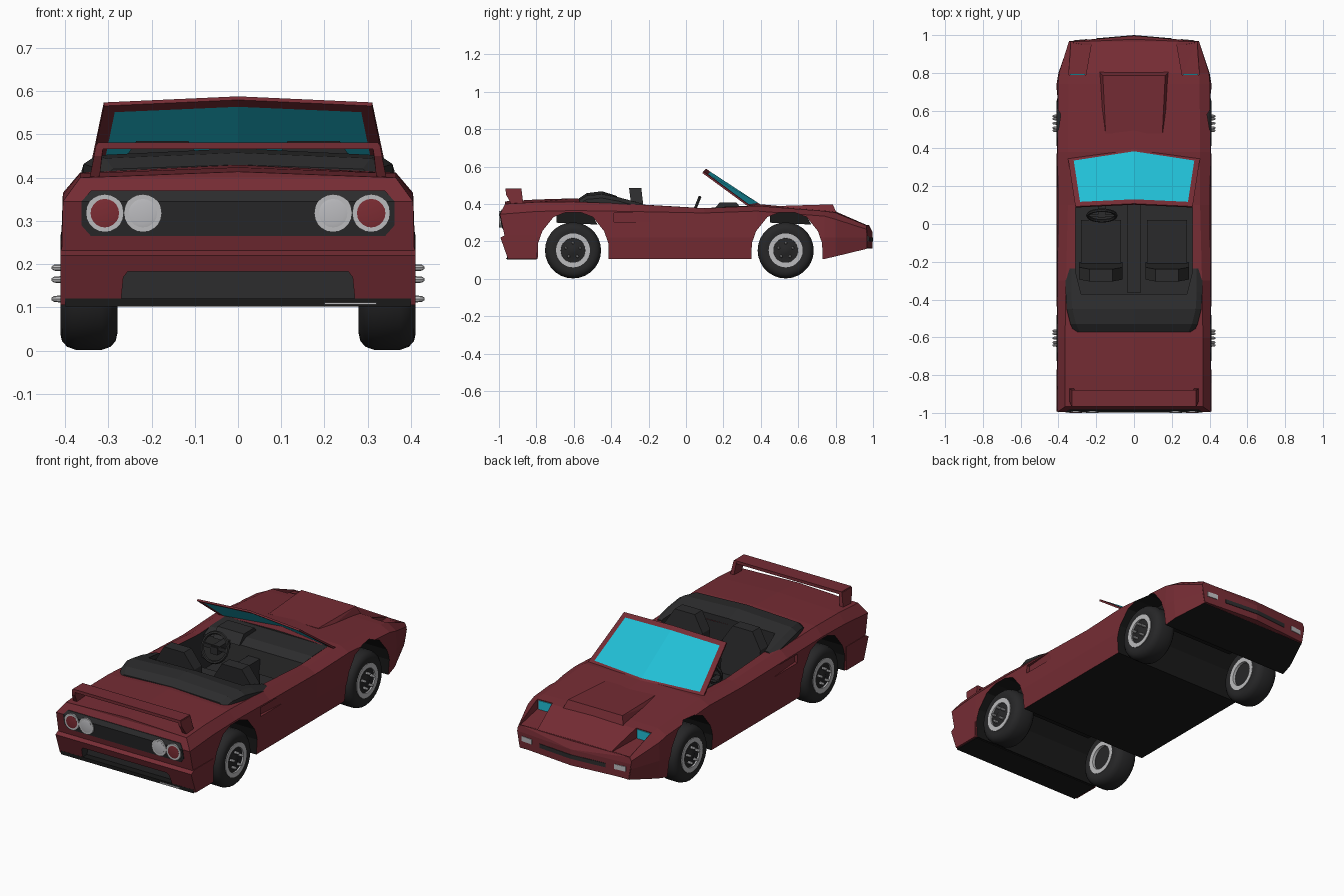
import bpy, bmesh, math
from mathutils import Vector

if "Cube" in bpy.data.objects:
    bpy.data.objects.remove(bpy.data.objects["Cube"])


def material(name, r, g, b):
    m = bpy.data.materials.new(name)
    m.diffuse_color = (r, g, b, 1)
    m.use_nodes = True
    m.node_tree.nodes["Principled BSDF"].inputs["Base Color"].default_value = m.diffuse_color
    return m


RED = material("body red", 0.178, 0.025, 0.034)
TRIM = material("interior black", 0.025, 0.025, 0.026)
UNDER = material("underside black", 0.01, 0.01, 0.01)
TYRE = material("tyre black", 0.02, 0.02, 0.021)
RIM = material("rim silver", 0.5, 0.5, 0.51)
LAMP = material("lamp silver", 0.5, 0.5, 0.52)
TAIL = material("lamp red", 0.2, 0.025, 0.033)
GLASS = material("cyan glass", 0.015, 0.52, 0.67)


def finish(name, bm, *mats):
    bmesh.ops.recalc_face_normals(bm, faces=bm.faces)
    me = bpy.data.meshes.new(name)
    bm.to_mesh(me)
    bm.free()
    for m in mats:
        me.materials.append(m)
    ob = bpy.data.objects.new(name, me)
    bpy.context.collection.objects.link(ob)
    return ob


def hull(name, pts, mat):
    """Convex solid around the points."""
    bm = bmesh.new()
    vs = [bm.verts.new(p) for p in pts]
    bmesh.ops.convex_hull(bm, input=vs)
    bmesh.ops.delete(bm, geom=[v for v in bm.verts if not v.link_faces], context='VERTS')
    bmesh.ops.dissolve_limit(bm, angle_limit=0.01, verts=bm.verts, edges=bm.edges)
    return finish(name, bm, mat)


def prism(axis, a, b, pts):
    """Points of a 2D outline swept along an axis from a to b."""
    i = "xyz".index(axis)
    return [tuple(p[:i]) + (t,) + tuple(p[i:]) for t in (a, b) for p in pts]


def box(x0, x1, y0, y1, z0, z1):
    return [(x, y, z) for x in (x0, x1) for y in (y0, y1) for z in (z0, z1)]


def mirrored(pts):
    return list(pts) + [(-x, y, z) for x, y, z in pts]


def pair(name, pts, mat):
    return [hull(f"{side}_{name}", [(s * x, y, z) for x, y, z in pts], mat)
            for side, s in (("right", 1), ("left", -1))]


def loft(name, sections, mats):
    """Skin over right-half sections; the last point of each lies on x = 0."""
    bm = bmesh.new()
    loops = []
    for sec in sections:
        right = [bm.verts.new(p) for p in sec]
        left = [bm.verts.new((-x, y, z)) for x, y, z in sec[:-1]]
        loops.append(right + left[::-1])
    n = len(loops[0])
    for a, b in zip(loops, loops[1:]):
        for i in range(n):
            bm.faces.new((a[i], a[(i + 1) % n], b[(i + 1) % n], b[i]))
    k = n // 2
    for lp in (loops[0], loops[-1]):
        for i in range(k - 1):
            bm.faces.new((lp[i], lp[i + 1], lp[n - 2 - i], lp[n - 1 - i]))
        bm.faces.new((lp[k - 1], lp[k], lp[k + 1]))
    return finish(name, bm, *mats)


def cut(ob, cutters):
    bpy.context.view_layer.objects.active = ob
    for c in cutters:
        m = ob.modifiers.new("cut", 'BOOLEAN')
        m.operation, m.solver, m.object = 'DIFFERENCE', 'EXACT', c
        m.material_mode = 'TRANSFER'
        bpy.ops.object.modifier_apply(modifier=m.name)


def lathe(name, prof, mat, centre, s, seg=28):
    """Profile of (x, radius) spun round the x axis."""
    bm = bmesh.new()
    rings = [[bm.verts.new((s * x, r * math.cos(2 * math.pi * i / seg), r * math.sin(2 * math.pi * i / seg)))
              for i in range(seg)] for x, r in prof]
    for a, b in zip(rings, rings[1:]):
        for i in range(seg):
            j = (i + 1) % seg
            bm.faces.new((a[i], a[j], b[j], b[i]))
    bm.faces.new(rings[0])
    bm.faces.new(rings[-1])
    ob = finish(name, bm, mat)
    ob.location = centre
    for p in ob.data.polygons:
        p.use_smooth = len(p.vertices) == 4
    bpy.ops.object.select_all(action='DESELECT')
    ob.select_set(True)
    bpy.context.view_layer.objects.active = ob
    bpy.ops.object.shade_smooth_by_angle(angle=math.radians(35))
    return ob


# Body shell: y, bottom (x, z), waist x, shoulder (x, z), top edge (x, z), centre z
stations = [(-.96, .40, .11, .408, .405, .345, .365, .400, .414),
            (-.80, .40, .106, .41, .405, .36, .365, .410, .424),
            (-.60, .40, .106, .41, .405, .365, .365, .412, .43),
            (-.30, .40, .106, .41, .405, .36, .36, .400, .405),
            (.10, .40, .106, .41, .402, .352, .35, .377, .382),
            (.38, .40, .106, .41, .405, .362, .35, .390, .400),
            (.74, .398, .106, .41, .402, .335, .347, .362, .367),
            (.80, .39, .12, .40, .397, .318, .345, .353, .360),
            (.965, .33, .16, .342, .345, .265, .335, .285, .288)]
secs = [[(wb, y, zb), (wm, y, .22), (ws, y, zs), (we, y, ze), (0, y, zc)]
        for y, wb, zb, wm, ws, zs, we, ze, zc in stations]
for i, y in enumerate((-.94, -.968, -.995, -.967, -.967)):
    secs[0][i] = (secs[0][i][0], y, secs[0][i][2])
body = loft("body_shell", secs, [RED, UNDER])

# Cutters: cockpit, wheel arches, headlight pockets, side intakes, rear bumper recess
cockpit = hull("cockpit_cutter", prism('z', .17, .8, [(.31, .33), (-.31, .33), (.31, -.25), (-.31, -.25),
                                                    (.28, -.37), (-.28, -.37)]), TRIM)
arch = [(-.192, 0), (-.188, .19), (-.165, .255), (-.105, .33), (-.04, .355)]
arches = [hull("arch_cutter", prism('x', -.6, .6, [(cy + s * y, z) for y, z in arch for s in (1, -1)]), UNDER)
          for cy in (-.603, .54)]
pockets = pair("pocket_cutter", [(.345, .79, .302), (.255, .79, .302), (.225, .962, .283), (.332, .962, .28),
                                 (.345, .79, .5), (.255, .79, .5), (.225, .962, .5), (.332, .962, .5)], RED)
intakes = pair("intake_cutter", [(x, y, z) for y, d in ((-.12, .412), (-.385, .388)) for x in (d, .5)
                                 for z in (.305, .352)], RED)
recess = hull("recess_cutter", prism('y', -1.1, -.92, [(.27, .12), (-.27, .12), (.265, .17), (-.265, .17),
                                                      (.255, .183), (-.255, .183)]), TRIM)
cut(body, [cockpit, *arches, *pockets, *intakes, recess])
slot = body.data.materials.find(UNDER.name)
for p in body.data.polygons:
    if p.normal.z < -.85 and p.center.z < .15:
        p.material_index = slot

# Rear bumper, valance and nose
bumper = hull("rear_bumper", prism('x', -.411, .411, [(-.8, .106), (-.952, .106), (-.96, .13), (-.992, .22),
                                                     (-.965, .235), (-.8, .235)]), RED)
cut(bumper, [recess])
hull("rear_valance", box(-.4, .4, -.958, -.80, .102, .121), UNDER)
hull("exhaust_trim", box(.2, .32, -.962, -.95, .107, .112), RIM)
hull("nose", mirrored([(.33, .93, .158), (.33, .968, .165), (0, .997, .163), (0, .997, .25), (.345, .968, .25),
                       (.335, .963, .284), (0, .978, .288), (.22, .94, .284)]), RED)
pair("grille_slot", [(x, y - d, z) for x, y in ((0, 1.0), (.2, .983)) for d in (0, .02) for z in (.2, .222)], TRIM)
pair("front_marker_lamp", [(x, y - d, z) for x, y in ((.25, .979), (.315, .973)) for d in (0, .02)
                           for z in (.203, .23)], LAMP)
pair("headlight_glass", [(x, y, z) for y in (.788, .794) for x, z in
                         ((.338, .302), (.26, .302), (.26, .352), (.338, .35))], GLASS)
for c in (*arches, *pockets, *intakes, recess):
    bpy.data.objects.remove(c)

# Wheel well liners between the wheels
for n, cy in (("rear", -.603), ("front", .54)):
    hull(n + "_well_liner", prism('x', -.27, .27, [(cy - .09, .36), (cy + .09, .36), (cy - .09, .3),
                                                 (cy + .13, .29)]), UNDER)

# Hood scoop, blending into the hood at the rear
hull("hood_scoop", mirrored([(.155, .48, .36), (.15, .48, .389), (.165, .785, .398), (.187, .81, .34),
                             (.17, .48, .36)]), RED)

# Folded roof surround
roof = [(-.235, .362, .402, .404), (-.36, .362, .435, .44), (-.45, .357, .452, .468),
        (-.53, .337, .445, .458), (-.572, .318, .42, .43)]
folded = loft("folded_roof", [[(w, y, .37), (w, y, z - .02), (w - .03, y, z), (0, y, zc)]
                              for y, w, z, zc in roof], [TRIM])
cut(folded, [cockpit])
bpy.data.objects.remove(cockpit)

# Windshield: two panes with an inset glass area
bm = bmesh.new()
b = [bm.verts.new(p) for p in ((-.35, .352, .378), (0, .405, .386), (.35, .352, .378))]
t = [bm.verts.new(p) for p in ((-.31, .09, .57), (0, .105, .584), (.31, .09, .57))]
panes = [bm.faces.new((b[i], b[i + 1], t[i + 1], t[i])) for i in (0, 1)]
bm.normal_update()
frame = bmesh.ops.inset_region(bm, faces=panes, thickness=.028, use_boundary=True, use_even_offset=True)["faces"]
for f in bm.faces:
    f.material_index = 0 if f in frame else 1
shield = finish("windshield", bm, RED, GLASS)
sol = shield.modifiers.new("thickness", 'SOLIDIFY')
sol.thickness, sol.offset = .01, 0

# Dashboard, console, seats and steering wheel
hull("dashboard", prism('x', -.31, .31, [(.13, .24), (.15, .36), (.2, .385), (.335, .39), (.335, .2)]), TRIM)
hull("instrument_hood", prism('x', -.25, -.09, [(.14, .36), (.18, .408), (.27, .408), (.3, .37)]), TRIM)
hull("centre_console", prism('x', -.035, .035, [(.14, .17), (.14, .32), (-.1, .29), (-.365, .32), (-.365, .17)]), TRIM)
for n, cx in (("left", -.175), ("right", .175)):
    hull(n + "_seat_cushion", prism('x', cx - .105, cx + .105, [(-.27, .17), (.0, .17), (.02, .25), (-.24, .225)]), TRIM)
    hull(n + "_seat_back", [(cx + x, y - (z - .2) * .12, z) for y in (-.27, -.205) for x, z in
                            ((-.115, .2), (.115, .2), (.115, .4), (.06, .485), (-.06, .485), (-.115, .4))], TRIM)
bpy.ops.mesh.primitive_torus_add(major_radius=.075, minor_radius=.009, major_segments=20, minor_segments=6,
                                 location=(-.17, .045, .365), rotation=(math.radians(68), 0, 0))
wheel = bpy.context.object
wheel.name = "steering_wheel"
wheel.data.materials.append(TRIM)
hull("steering_spoke", box(-.24, -.1, .04, .05, .355, .375), TRIM)
hull("steering_column", box(-.19, -.15, .035, .16, .33, .37), TRIM)

# Rear spoiler on two legs
hull("spoiler_wing", box(-.325, .325, -.965, -.88, .466, .482), RED)
pair("spoiler_leg", [(.31, -.965, .482), (.328, -.965, .478), (.31, -.88, .482), (.328, -.88, .478),
                     (.315, -.962, .45), (.333, -.962, .45), (.32, -.935, .4), (.343, -.935, .4),
                     (.32, -.87, .4), (.343, -.87, .4)], RED)

# Tail panel following the tail, and round lamps
hull("tail_panel", [(s * x, y + d, z) for d in (-.003, .02) for s in (1, -1) for x, y, z in
                    ((.34, -.978, .265), (.362, -.983, .29), (.362, -.995, .345), (.34, -.983, .37))], TRIM)
for x, mat, n in ((.308, TAIL, "tail_lamp"), (.22, LAMP, "reverse_lamp")):
    for s, side in ((1, "right"), (-1, "left")):
        for part, prof, m in (("bezel", [(0, .044), (.016, .044), (.016, .035)], RIM),
                              ("lens", [(0, .033), (.0165, .033), (.018, .025)], mat)):
            ob = lathe(f"{side}_{n}_{part}", prof, m, (s * x, -.983, .318), 1, 20)
            ob.rotation_euler.z = -math.pi / 2

# Wheels: tyre, rim ring and hub showing on both sides, five lugs outside
tread = [(.05, .088), (.062, .09), (.066, .112), (.062, .13), (.05, .143), (.03, .15)]
for yn, cy in (("rear", -.604), ("front", .533)):
    for sn, s in (("right", 1), ("left", -1)):
        n, c = f"{yn}_{sn}", Vector((s * .345, cy, .152))
        lathe(n + "_tyre", [(-x, r) for x, r in tread] + tread[::-1], TYRE, c, s)
        lathe(n + "_rim", [(-.045, .064), (-.064, .066), (-.064, .091), (.066, .091), (.066, .066), (.045, .064)],
              RIM, c, s)
        lathe(n + "_hub", [(-.05, .066), (.058, .066), (.06, .03), (.066, .018)], TYRE, c, s)
        for i in range(5):
            a = math.radians(90 + 72 * i)
            lathe(f"{n}_lug_{i + 1}", [(.05, .006), (.065, .008), (.08, .007), (.086, .003)], RIM,
                  c + Vector((0, .04 * math.cos(a), .04 * math.sin(a))), s, 8)
